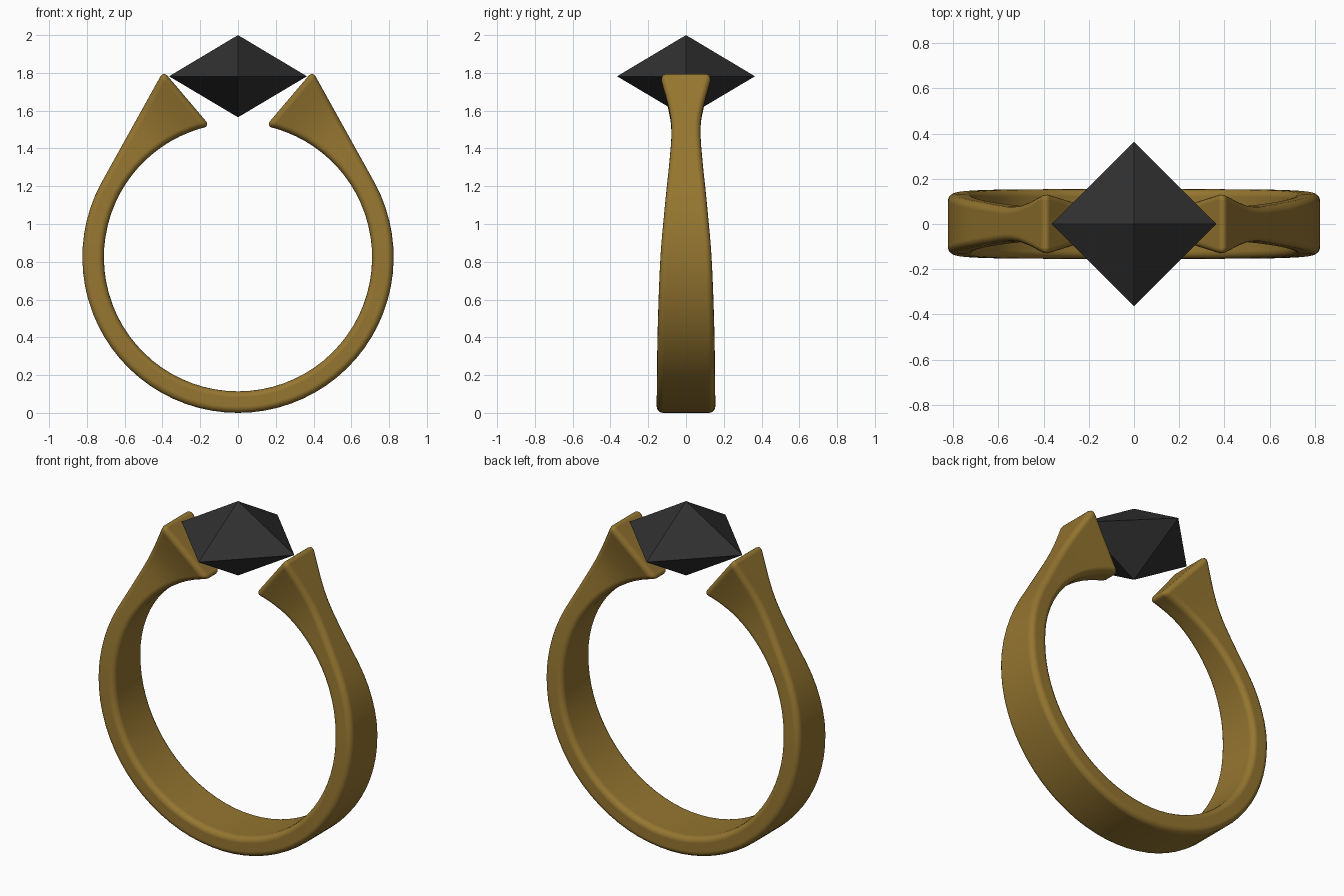
import bpy, bmesh, math
from mathutils import Vector

if "Cube" in bpy.data.objects:
    bpy.data.objects.remove(bpy.data.objects["Cube"])


def material(name, color):
    m = bpy.data.materials.new(name)
    m.diffuse_color = color
    m.use_nodes = True
    m.node_tree.nodes["Principled BSDF"].inputs["Base Color"].default_value = m.diffuse_color
    return m


def make_object(name, bm, mat):
    bmesh.ops.recalc_face_normals(bm, faces=bm.faces)
    me = bpy.data.meshes.new(name)
    bm.to_mesh(me)
    bm.free()
    me.materials.append(mat)
    ob = bpy.data.objects.new(name, me)
    bpy.context.collection.objects.link(ob)
    return ob


def interp(table, z):
    # smooth Catmull-Rom lookup of a half width at a height
    z = min(max(z, table[0][0]), table[-1][0])
    for i in range(len(table) - 1):
        z0, w0 = table[i]
        z1, w1 = table[i + 1]
        if z <= z1:
            za, wa = table[max(i - 1, 0)]
            zb, wb = table[min(i + 2, len(table) - 1)]
            h, t = z1 - z0, (z - z0) / (z1 - z0)
            m0, m1 = (w1 - wa) / (z1 - za) * h, (wb - w0) / (zb - z0) * h
            return ((2*t**3 - 3*t**2 + 1) * w0 + (t**3 - 2*t**2 + t) * m0
                    + (3*t**2 - 2*t**3) * w1 + (t**3 - t**2) * m1)


# Half widths in y against height of the outer edge
OUTER_W = [(0, .155), (.4, .15), (.83, .135), (1.05, .117), (1.2, .103),
           (1.35, .087), (1.5, .077), (1.6, .086), (1.7, .112), (1.81, .146)]
CENTRE, R_OUT, R_IN = 0.824, 0.824, 0.71
JOIN, TIP = math.radians(28.5), math.radians(78)
APEX = Vector((0.395, 1.81))


def on_circle(r, a):
    return Vector((r * math.cos(a), CENTRE + r * math.sin(a)))


# Stations along half of the band: round shank, then a straight rising shoulder
stations = []
N1, N2 = 24, 11
for i in range(N1 + 1):
    a = -math.pi / 2 + (JOIN + math.pi / 2) * i / N1
    p = on_circle(R_OUT, a)
    w = interp(OUTER_W, p.y)
    stations.append((p, on_circle(R_IN, a), w, w))
w_join = stations[-1][2]
for i in range(1, N2 + 1):
    t = i / N2
    p = on_circle(R_OUT, JOIN).lerp(APEX, t)
    q = on_circle(R_IN, JOIN + (TIP - JOIN) * t)
    w_in = w_join + (0.066 - w_join) * min(1, t * 1.5)
    stations.append((p, q, interp(OUTER_W, p.y), w_in))

# Band
bm = bmesh.new()
rings = []
for p, q, wo, wi in stations:
    rings.append([bm.verts.new(c) for c in (
        (p.x, -wo, p.y), (p.x, wo, p.y), (q.x, wi, q.y), (q.x, -wi, q.y))])
for v in rings[0]:
    v.co.x = 0
for a, b in zip(rings, rings[1:]):
    for k in range(4):
        bm.faces.new((a[k], a[(k + 1) % 4], b[(k + 1) % 4], b[k]))
bm.faces.new(rings[-1])
for f in bm.faces:
    f.smooth = True
band = make_object("ring_band", bm, material("gold", (0.30, 0.18, 0.03, 1)))
mirror = band.modifiers.new("Mirror", 'MIRROR')
mirror.use_axis[0] = True
bevel = band.modifiers.new("Bevel", 'BEVEL')
bevel.width = 0.033
bevel.segments = 4
bevel.limit_method = 'ANGLE'
bevel.angle_limit = math.radians(40)
bevel.use_clamp_overlap = False
bevel.harden_normals = True

# Gem: eight flat facets
bm = bmesh.new()
G, MID = 0.365, 1.782
top, bottom = bm.verts.new((0, 0, 2.0)), bm.verts.new((0, 0, 1.565))
girdle = [bm.verts.new((x * G, y * G, MID))
          for x, y in ((1, 0), (0, 1), (-1, 0), (0, -1))]
for k in range(4):
    a, b = girdle[k], girdle[(k + 1) % 4]
    bm.faces.new((a, b, top))
    bm.faces.new((b, a, bottom))
make_object("gem", bm, material("dark_gem", (0.03, 0.03, 0.03, 1)))
